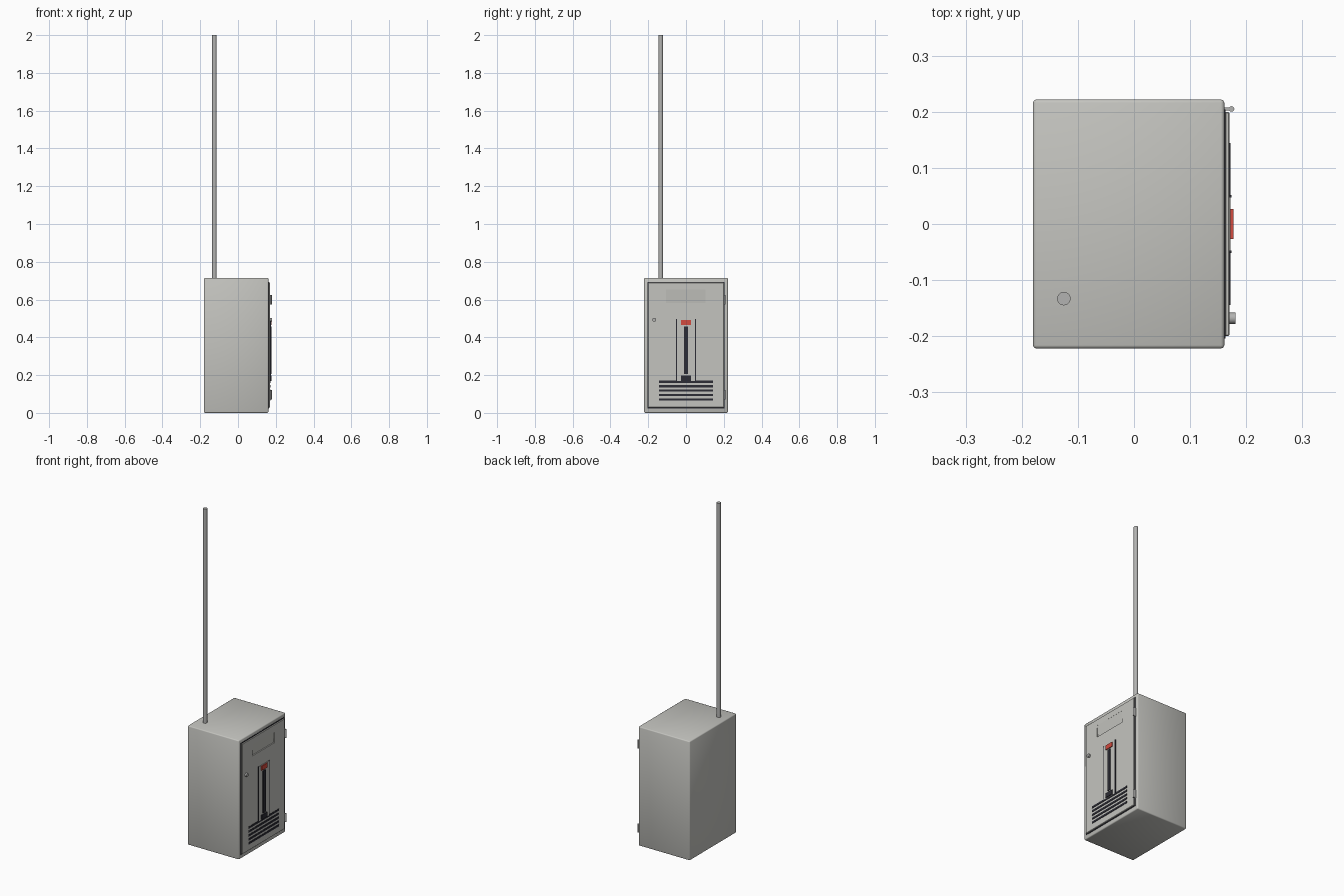
import bpy, bmesh
from mathutils import Matrix, Vector

old = bpy.data.objects.get("Cube")
if old:
    bpy.data.objects.remove(old, do_unlink=True)


def material(name, rgb):
    m = bpy.data.materials.new(name)
    m.use_nodes = True
    m.diffuse_color = (*rgb, 1)
    m.node_tree.nodes["Principled BSDF"].inputs["Base Color"].default_value = (*rgb, 1)
    return m


grey = material("painted grey", (0.55, 0.55, 0.52))
metal = material("metal grey", (0.45, 0.45, 0.44))
black = material("dark trim", (0.025, 0.025, 0.035))
red = material("red label", (0.65, 0.07, 0.05))


def finish(name, bm, mat, smooth=False):
    mesh = bpy.data.meshes.new(name)
    bmesh.ops.recalc_face_normals(bm, faces=bm.faces)
    bm.to_mesh(mesh)
    bm.free()
    mesh.materials.append(mat)
    for p in mesh.polygons:
        p.use_smooth = smooth
    ob = bpy.data.objects.new(name, mesh)
    bpy.context.collection.objects.link(ob)
    return ob


def box(name, xs, ys, zs, mat, bevel=0, segments=2, smooth=False):
    bm = bmesh.new()
    bmesh.ops.create_cube(bm, size=1)
    for v in bm.verts:
        v.co = Vector([(a + b) / 2 + c * (b - a) for c, (a, b) in zip(v.co, (xs, ys, zs))])
    if bevel:
        bmesh.ops.bevel(bm, geom=bm.edges[:], offset=bevel, segments=segments,
                        profile=0.5, affect='EDGES')
    return finish(name, bm, mat, smooth)


def rod(name, centre, radius, length, mat, axis='Z', sides=20):
    bm = bmesh.new()
    bmesh.ops.create_cone(bm, cap_ends=True, segments=sides, radius1=radius,
                          radius2=radius, depth=length)
    turn = Matrix.Rotation(1.570796, 4, 'Y') if axis == 'X' else Matrix()
    bm.transform(Matrix.Translation(centre) @ turn)
    ob = finish(name, bm, mat)
    for p in ob.data.polygons:
        p.use_smooth = len(p.vertices) == 4
    for e in ob.data.edges:
        a, b = (ob.data.vertices[i].co for i in e.vertices)
        e.use_edge_sharp = (a - b).length < length * 0.9
    return ob


# Cabinet and the mast standing on its roof
box("cabinet", (-0.18, 0.161), (-0.222, 0.222), (0, 0.715), grey, 0.006, 2, True)
rod("mast", (-0.125, -0.133, 1.355), 0.012, 1.29, metal)

# Door with a dark seal behind it
box("door_seal", (0.158, 0.163), (-0.204, 0.204), (0.024, 0.694), black)
door = box("door", (0.162, 0.17), (-0.2, 0.2), (0.028, 0.69), grey, 0.002, 1)

# Shallow recess in the door, deepening towards its lower edge
cutter = box("recess_cutter", (0.163, 0.18), (-0.105, 0.103), (0.582, 0.652), grey)
for v in cutter.data.vertices:
    if v.co.x < 0.17 and v.co.z > 0.6:
        v.co.x = 0.1695
cutter.hide_render = True
mod = door.modifiers.new("recess", 'BOOLEAN')
mod.operation = 'DIFFERENCE'
mod.object = cutter
bpy.context.view_layer.objects.active = door
bpy.ops.object.modifier_apply(modifier=mod.name)
bpy.data.objects.remove(cutter, do_unlink=True)

# Raised centre panel with side rails, gauge strip and labels
box("centre_panel", (0.169, 0.172), (-0.05, 0.05), (0.168, 0.495), grey)
for side, name in ((-1, "right_rail"), (1, "left_rail")):
    box(name, (0.169, 0.174), sorted((side * 0.047, side * 0.052)), (0.168, 0.497), black)
box("gauge_strip", (0.171, 0.177), (-0.011, 0.011), (0.205, 0.457), black)
box("upper_label", (0.171, 0.177), (-0.027, 0.027), (0.465, 0.492), red)
box("lower_label", (0.171, 0.177), (-0.027, 0.027), (0.17, 0.197), black)

# Ventilation slots
for i in range(5):
    z = 0.071 + i * 0.0235
    box(f"vent_slot_{i + 1}", (0.169, 0.172), (-0.144, 0.144), (z - 0.006, z + 0.006), black)

# Lock and hinges
rod("lock", (0.175, -0.168, 0.493), 0.01, 0.012, metal, 'X')
for name, z in (("lower_hinge", 0.095), ("upper_hinge", 0.6)):
    rod(name + "_pin", (0.174, 0.205, z), 0.005, 0.05, metal, sides=12)
    box(name + "_leaf", (0.16, 0.171), (0.202, 0.208), (z - 0.025, z + 0.025), metal)
